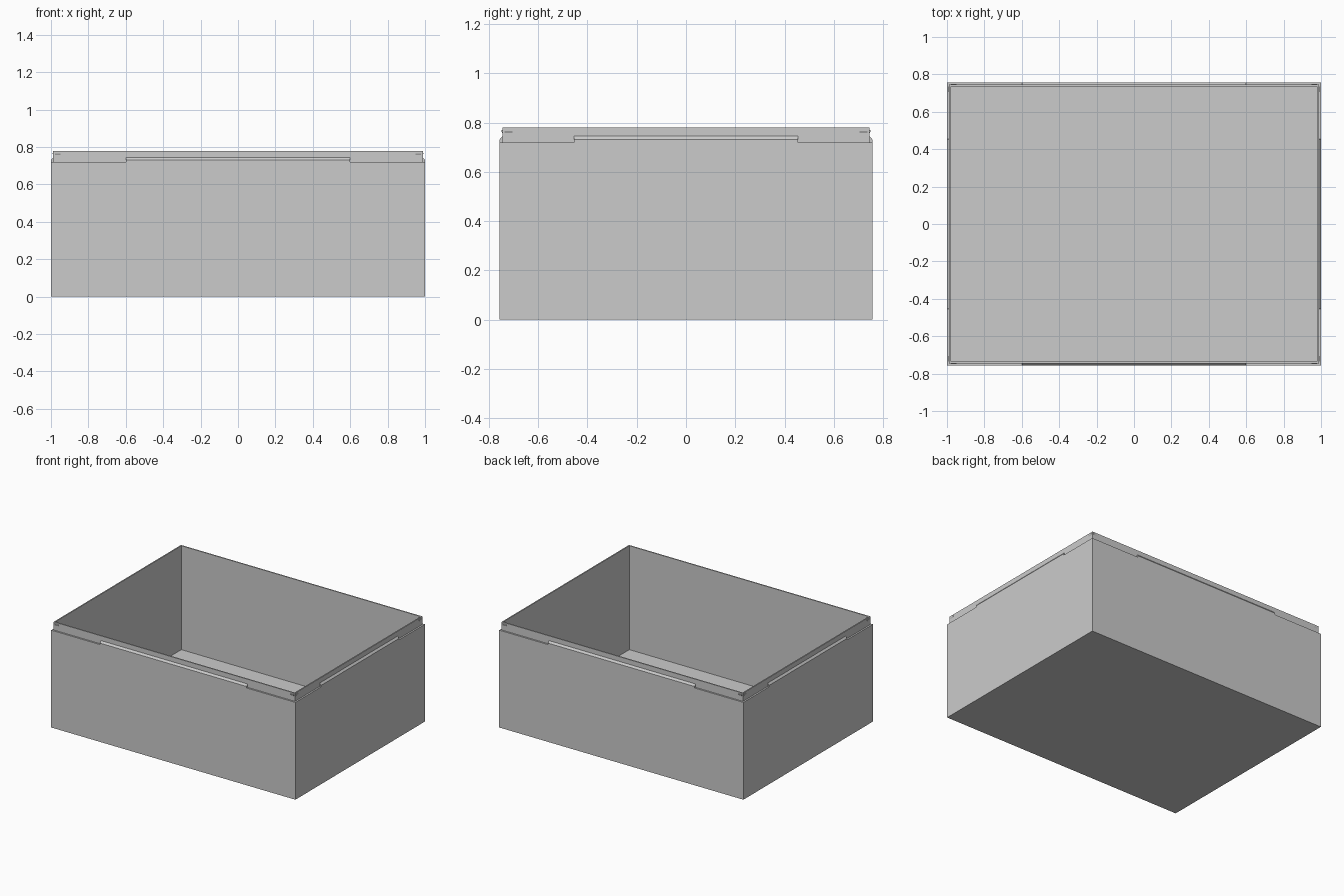
import bpy
import bmesh
from math import pi
from mathutils import Matrix

cube = bpy.data.objects.get("Cube")
if cube:
    bpy.data.objects.remove(cube, do_unlink=True)

grey = bpy.data.materials.new("light grey plastic")
grey.use_nodes = True
COLOUR = (0.6, 0.6, 0.6, 1)
grey.diffuse_color = COLOUR
grey.node_tree.nodes["Principled BSDF"].inputs["Base Color"].default_value = COLOUR

# Half sizes of the box, of the lip and of the cavity
HX, HY = 1.0, 0.757
LIP, WALL = 0.012, 0.021
RIM, TOP, FLOOR = 0.72, 0.78, 0.011


def finish(bm, name):
    bmesh.ops.recalc_face_normals(bm, faces=bm.faces)
    mesh = bpy.data.meshes.new(name)
    bm.to_mesh(mesh)
    bm.free()
    mesh.materials.append(grey)
    obj = bpy.data.objects.new(name, mesh)
    bpy.context.collection.objects.link(obj)
    return obj


def stacked_shell(name, levels):
    """Join rectangles given as (inset, height) into a closed shell."""
    bm = bmesh.new()
    rings = []
    for inset, z in levels:
        x, y = HX - inset, HY - inset
        rings.append([bm.verts.new((sx * x, sy * y, z))
                      for sx, sy in ((-1, -1), (1, -1), (1, 1), (-1, 1))])
    for low, high in zip(rings, rings[1:]):
        for i in range(4):
            j = (i + 1) % 4
            bm.faces.new((low[i], low[j], high[j], high[i]))
    bm.faces.new(rings[0])
    bm.faces.new(rings[-1])
    return finish(bm, name)


def bar(name, profile, start, end, distance, angle):
    """Run an (outward, z) profile along one wall of the box."""
    bm = bmesh.new()
    ends = [[bm.verts.new((x, -distance - out, z)) for out, z in profile]
            for x in (start, end)]
    n = len(profile)
    for i in range(n):
        j = (i + 1) % n
        bm.faces.new((ends[0][i], ends[0][j], ends[1][j], ends[1][i]))
    for cap in ends:
        bm.faces.new(cap)
    bm.transform(Matrix.Rotation(angle, 4, "Z"))
    return finish(bm, name)


# Thin-walled open box with a stepped-in lip
stacked_shell("box_body", [(0, 0), (0, RIM), (LIP, RIM), (LIP, TOP),
                           (WALL, TOP), (WALL, FLOOR)])

# Raised ridges with sloping tops, and small snap catches near the corners
ridge = [(-LIP, RIM), (0, RIM), (0, 0.731), (-LIP, 0.745)]
catch = [(0, 0.757), (0.004, 0.765), (0.004, 0.769), (0, 0.769)]
sides = [("front", 0, HX, HY, 0.6), ("left", pi / 2, HY, HX, 0.455),
         ("back", pi, HX, HY, 0.6), ("right", -pi / 2, HY, HX, 0.455)]
for side, angle, half, distance, reach in sides:
    bar(side + "_ridge", ridge, -reach, reach, distance, angle)
    for sign, end in ((-1, "a"), (1, "b")):
        bar(side + "_catch_" + end, catch, sign * (half - 0.052),
            sign * (half - 0.021), distance - LIP, angle)
